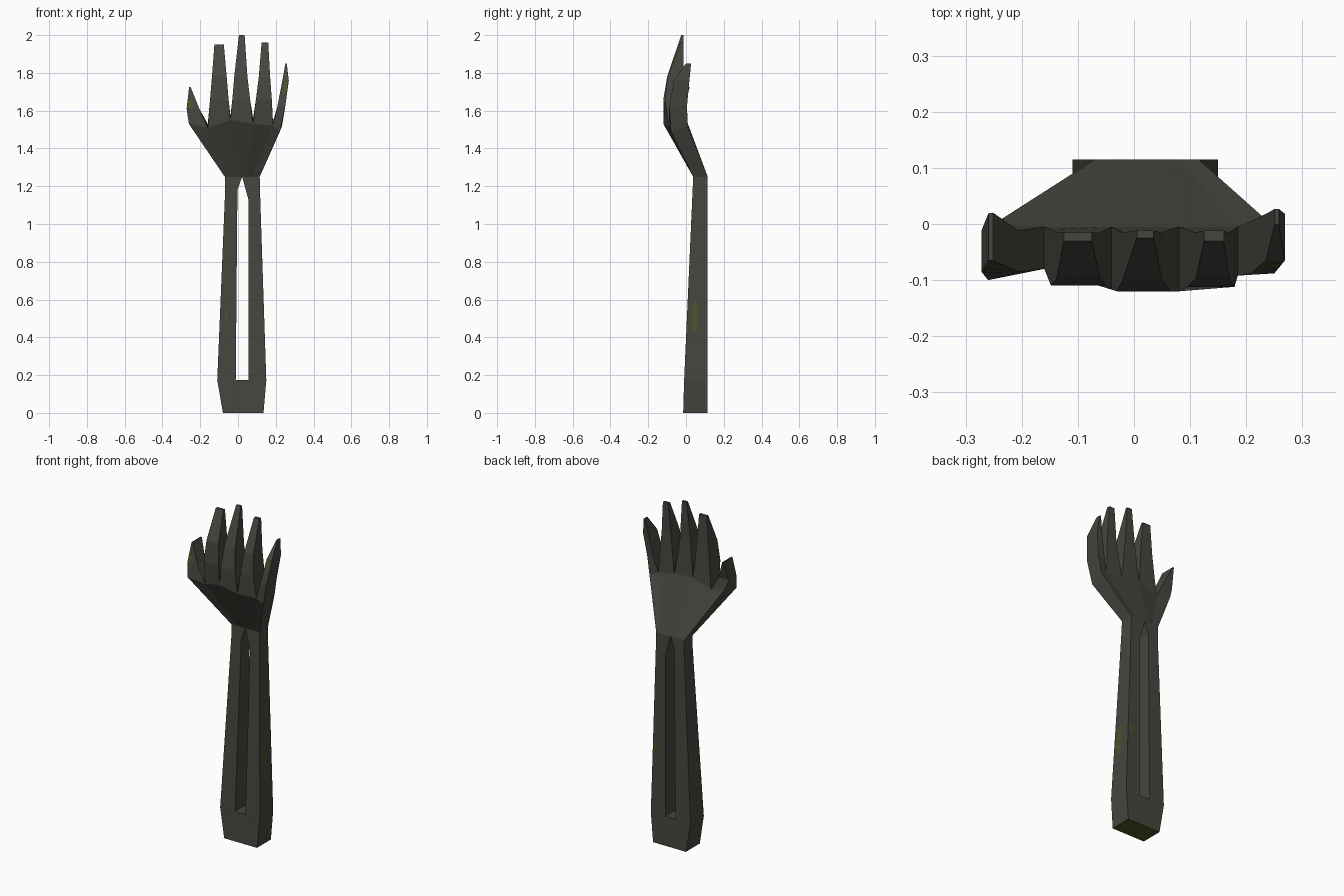
import bpy, bmesh
from mathutils import Vector

if "Cube" in bpy.data.objects:
    bpy.data.objects.remove(bpy.data.objects["Cube"])


def material(name, rgb):
    m = bpy.data.materials.new(name)
    m.diffuse_color = (*rgb, 1)
    m.use_nodes = True
    m.node_tree.nodes["Principled BSDF"].inputs["Base Color"].default_value = m.diffuse_color
    return m


STONE = material("dark_stone", (0.062, 0.062, 0.051))
MOSS = material("moss", (0.075, 0.084, 0.022))


def box_ring(x0, x1, y0, y1, z):
    """Four corners: front left, front right, back right, back left."""
    return [Vector(p) for p in ((x0, y0, z), (x1, y0, z), (x1, y1, z), (x0, y1, z))]


def make_object(name, bm, mats):
    mesh = bpy.data.meshes.new(name)
    bm.to_mesh(mesh)
    bm.free()
    for m in mats:
        mesh.materials.append(m)
    ob = bpy.data.objects.new(name, mesh)
    bpy.context.collection.objects.link(ob)
    return ob


def loft(name, rings, bottom=False, top=False):
    """Skin a stack of rings; end caps only where they are exposed."""
    bm = bmesh.new()
    vs = [[bm.verts.new(p) for p in r] for r in rings]
    n = len(rings[0])
    for a, b in zip(vs, vs[1:]):
        for j in range(n):
            k = (j + 1) % n
            bm.faces.new((a[j], a[k], b[k], b[j]))
    if bottom:
        bm.faces.new(vs[0][::-1])
    if top:
        bm.faces.new(vs[-1])
    bm.normal_update()
    for f in bm.faces:                       # undersides are mossy
        f.material_index = 1 if f.normal.z < -0.99 else 0
    return make_object(name, bm, (STONE, MOSS))


def moss_patch(name, a, b, side, u0, u1, v0, v1):
    """Thin moss patch on one side of a loft span (0 front, 1 right, 2 back, 3 left)."""
    k = (side + 1) % 4
    n = (a[k] - a[side]).cross(b[side] - a[side]).normalized()

    def at(u, v):
        return a[side].lerp(a[k], u).lerp(b[side].lerp(b[k], u), v) + n * 0.003
    um, dv = (u0 + u1) / 2, (v1 - v0) * 0.2
    bm = bmesh.new()
    bm.faces.new([bm.verts.new(at(u, v)) for u, v in (
        (um, v0), (u1, v0 + dv), (u1, v1 - dv), (um, v1), (u0, v1 - dv), (u0, v0 + dv))])
    make_object(name, bm, (MOSS,))


# Forearm base block
loft("forearm_base", [box_ring(-0.08, 0.135, -0.015, 0.115, 0),
                      box_ring(-0.11, 0.15, -0.01, 0.115, 0.175)], True, True)

# Two forearm bones that meet at the wrist
left = [box_ring(-0.11, -0.012, -0.01, 0.115, 0.17),
        box_ring(-0.068, -0.003, 0.035, 0.115, 1.18),
        box_ring(-0.07, 0.022, 0.038, 0.115, 1.25)]
right = [box_ring(0.055, 0.15, -0.01, 0.115, 0.17),
         box_ring(0.055, 0.118, 0.033, 0.115, 1.13),
         box_ring(0.022, 0.115, 0.038, 0.115, 1.25)]
loft("left_forearm_bone", left)
loft("right_forearm_bone", right)

# Palm: flares from the wrist to the knuckle row
front = [Vector(p) for p in ((-0.26, -0.10, 1.53), (-0.16, -0.08, 1.51), (-0.04, -0.117, 1.55),
                             (0.08, -0.12, 1.53), (0.185, -0.092, 1.52), (0.222, -0.08, 1.49))]
back = [Vector(p) for p in ((-0.25, 0.0, 1.55), (-0.16, -0.005, 1.53), (-0.04, -0.005, 1.57),
                            (0.08, -0.005, 1.56), (0.185, -0.005, 1.54), (0.233, 0.01, 1.52))]
wx = [-0.07 + 0.185 * i / 5 for i in range(6)]
wrist = [Vector((x, 0.038, 1.25)) for x in wx] + [Vector((x, 0.115, 1.25)) for x in wx[::-1]]
loft("palm", [wrist, front + back[::-1]])


# Fingers grow from neighbouring knuckle points
def finger(name, i, *sections):
    rings = [[front[i], front[i + 1], back[i + 1], back[i]]]
    rings += [box_ring(*s) for s in sections]
    loft(name, rings, top=True)
    return rings


thumb = finger("thumb", 0, (-0.272, -0.205, -0.085, -0.012, 1.61),
               (-0.259, -0.251, -0.065, 0.02, 1.725))
finger("index_finger", 1, (-0.148, -0.05, -0.11, -0.01, 1.66),
       (-0.138, -0.06, -0.098, -0.015, 1.78), (-0.125, -0.075, -0.03, -0.015, 1.95))
finger("middle_finger", 2, (-0.03, 0.064, -0.12, -0.01, 1.66),
       (-0.02, 0.05, -0.1, -0.015, 1.78), (0.005, 0.035, -0.025, -0.012, 2.0))
finger("ring_finger", 3, (0.095, 0.179, -0.112, -0.01, 1.66),
       (0.11, 0.17, -0.098, -0.015, 1.78), (0.125, 0.16, -0.03, -0.012, 1.96))
pinky = finger("little_finger", 4, (0.208, 0.25, -0.088, 0.005, 1.62),
               (0.235, 0.269, -0.065, 0.018, 1.76), (0.251, 0.258, 0.0, 0.027, 1.85))

# Moss patches
moss_patch("moss_right_bone_side", right[0], right[1], 1, 0.22, 0.55, 0.26, 0.45)
moss_patch("moss_right_bone_back", right[0], right[1], 2, 0.05, 0.45, 0.39, 0.44)
moss_patch("moss_left_bone_front", left[0], left[1], 0, 0.3, 0.5, 0.33, 0.37)
moss_patch("moss_thumb_front", thumb[1], thumb[2], 0, 0.05, 0.6, 0.02, 0.4)
moss_patch("moss_little_finger_front", pinky[1], pinky[2], 0, 0.25, 0.9, 0.45, 0.98)
